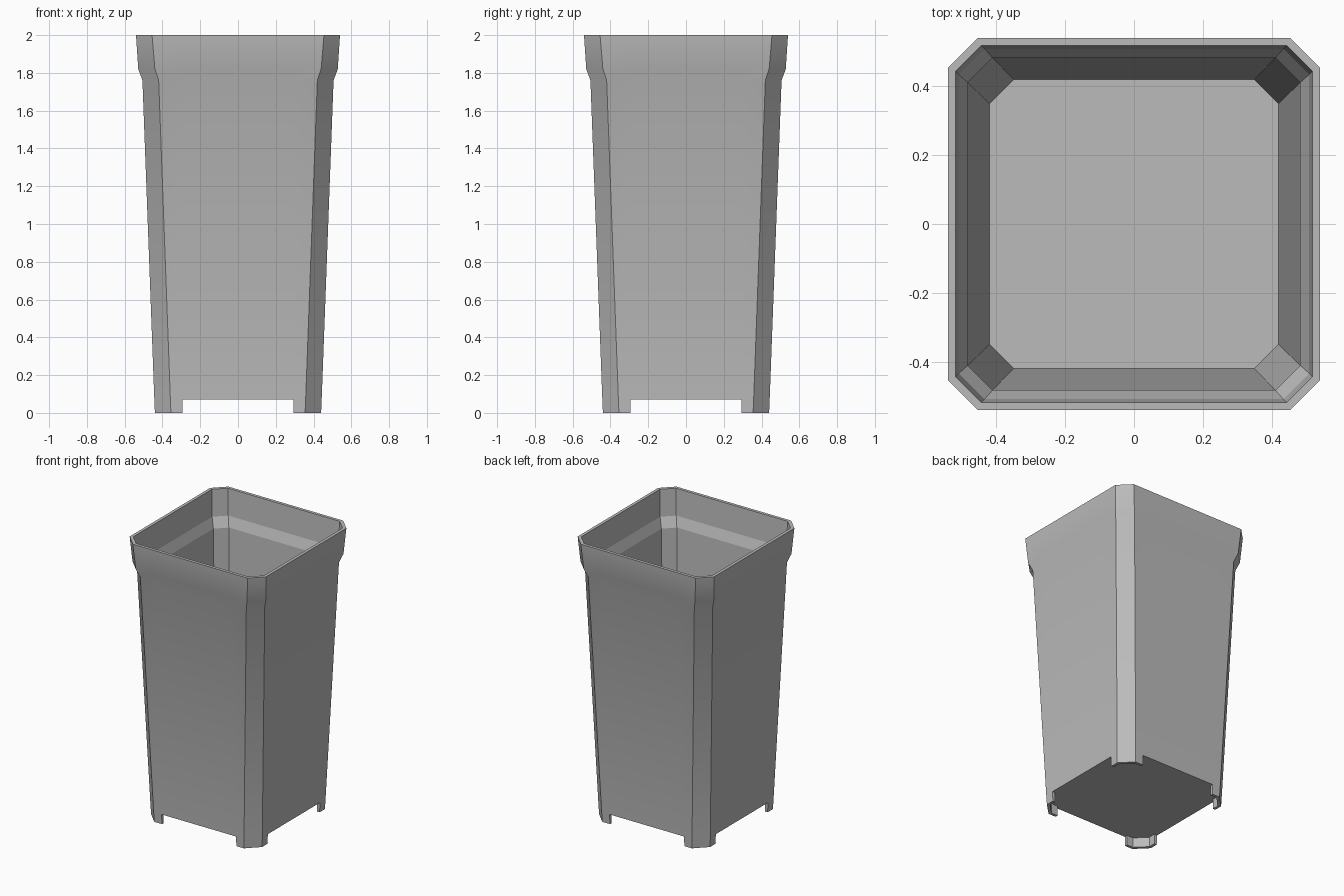
import bpy, bmesh, math

cube = bpy.data.objects.get("Cube")
if cube:
    bpy.data.objects.remove(cube)

FOOT_Z, FLOOR_Z, CUT = 0.07, 0.1, 0.295

# Wall profiles: (height, half width, half width of the flat side)
OUTER = [(FOOT_Z, 0.443, 0.358), (1.76, 0.506, 0.42), (1.82, 0.528, 0.44), (2, 0.54, 0.455)]
INNER = [(2, 0.518, 0.444), (1.81, 0.509, 0.434), (1.74, 0.483, 0.411), (FLOOR_Z, 0.42, 0.35)]
FOOT_OUT = (0, 0.44, 0.355)
FOOT_IN = [(0, 0.42, 0.345), (FOOT_Z, 0.42, 0.345)]

bm = bmesh.new()


def ring(level):
    """Chamfered square with extra points where the feet end."""
    z, h, f = level
    verts = []
    for quarter in range(4):
        for x, y in ((CUT, -h), (f, -h), (h, -f), (h, -CUT)):
            for _ in range(quarter):
                x, y = -y, x
            verts.append(bm.verts.new((x, y, z)))
    return verts


def bridge(a, b, segments=range(16)):
    for i in segments:
        j = (i + 1) % 16
        bm.faces.new((a[i], a[j], b[j], b[i]))


# Outer wall, rim, inner wall and floor
walls = [ring(level) for level in OUTER + INNER]
for low, high in zip(walls, walls[1:]):
    bridge(low, high)
bm.faces.new(walls[-1])

# Hollow corner feet and the underside between them
feet = [i for i in range(16) if i % 4 != 3]
gaps = [i for i in range(16) if i % 4 == 3]
foot_out = ring(FOOT_OUT)
foot_in, under = [ring(level) for level in FOOT_IN]
bridge(foot_out, walls[0], feet)
bridge(foot_in, foot_out, feet)
bridge(under, foot_in, feet)
bridge(under, walls[0], gaps)
bm.faces.new(list(reversed(under)))
for i in range(16):
    if i % 4 in (0, 3):
        bm.faces.new((foot_out[i], walls[0][i], under[i], foot_in[i]))

for v in [v for v in bm.verts if not v.link_faces]:
    bm.verts.remove(v)
bmesh.ops.recalc_face_normals(bm, faces=bm.faces)

mesh = bpy.data.meshes.new("square_pot")
bm.to_mesh(mesh)
bm.free()
pot = bpy.data.objects.new("square_pot", mesh)
bpy.context.collection.objects.link(pot)

# Plain grey plastic
grey = bpy.data.materials.new("grey_plastic")
grey.use_nodes = True
colour = (0.5, 0.5, 0.5, 1)
grey.diffuse_color = colour
grey.node_tree.nodes["Principled BSDF"].inputs["Base Color"].default_value = colour
mesh.materials.append(grey)

# Soft outer flare, crisp inner faces
bpy.ops.object.select_all(action='DESELECT')
pot.select_set(True)
bpy.context.view_layer.objects.active = pot
bpy.ops.object.shade_smooth_by_angle(angle=math.radians(30))
for face in mesh.polygons:
    c = face.center
    if face.normal.x * c.x + face.normal.y * c.y <= 0:
        face.use_smooth = False
